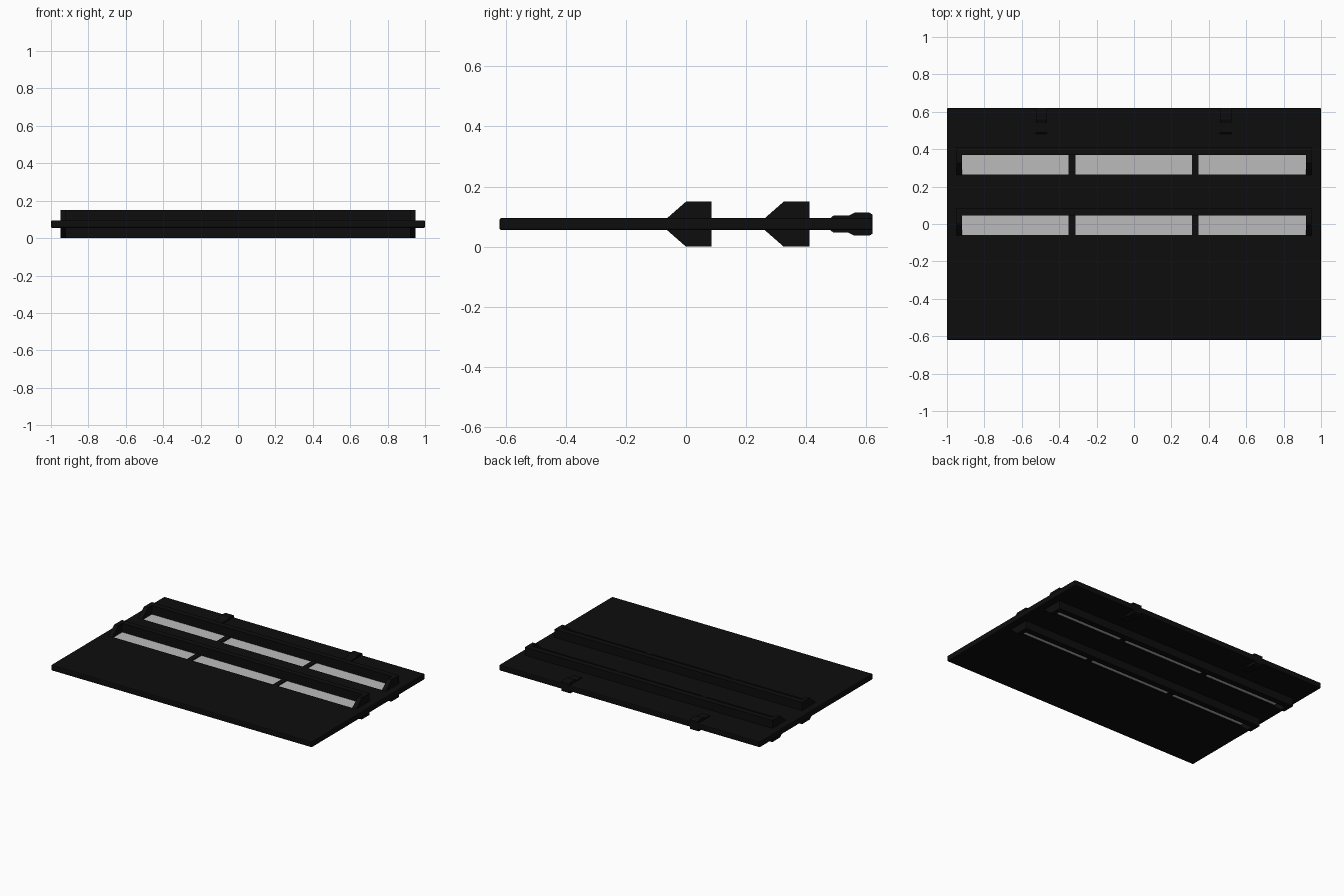
import bpy, bmesh

if "Cube" in bpy.data.objects:
    bpy.data.objects.remove(bpy.data.objects["Cube"])

MID = 0.075          # height of the panel's middle plane
ROWS = (0.0, 0.325)  # y offsets of the two window rows
WINDOWS = ((-0.92, -0.35), (-0.312, 0.31), (0.345, 0.92))


def material(name, value):
    m = bpy.data.materials.new(name)
    m.diffuse_color = (value, value, value, 1)
    m.use_nodes = True
    m.node_tree.nodes["Principled BSDF"].inputs["Base Color"].default_value = m.diffuse_color
    return m


black = material("matte black", 0.004)
grey = material("light grey", 0.5)


def extrude_x(name, profile, x0, x1, mat, bevel=0.0):
    """Solid made by sweeping a (y, z) outline from x0 to x1."""
    bm = bmesh.new()
    ends = [[bm.verts.new((x, y, z)) for y, z in profile] for x in (x0, x1)]
    n = len(profile)
    for ring in ends:
        bm.faces.new(ring)
    for i in range(n):
        j = (i + 1) % n
        bm.faces.new((ends[0][i], ends[0][j], ends[1][j], ends[1][i]))
    bmesh.ops.recalc_face_normals(bm, faces=bm.faces)
    mesh = bpy.data.meshes.new(name)
    bm.to_mesh(mesh)
    bm.free()
    mesh.materials.append(mat)
    ob = bpy.data.objects.new(name, mesh)
    bpy.context.collection.objects.link(ob)
    if bevel:
        mod = ob.modifiers.new("bevel", 'BEVEL')
        mod.width = bevel
        mod.segments = 2
    return ob


def box(name, x0, x1, y0, y1, z0, z1, mat, bevel=0.0):
    return extrude_x(name, [(y0, z0), (y1, z0), (y1, z1), (y0, z1)], x0, x1, mat, bevel)


def mirrored(half):
    """Close an upper (y, height) outline with its reflection below the mid plane."""
    return [(y, MID + h) for y, h in half] + [(y, MID - h) for y, h in reversed(half)]


# Main flat panel
panel = box("panel", -1, 1, -0.62, 0.62, MID - 0.02, MID + 0.02, black, 0.006)

for r, dy in enumerate(ROWS, 1):
    # Window openings and recessed panes
    for w, (x0, x1) in enumerate(WINDOWS, 1):
        y0, y1 = dy - 0.06, dy + 0.045
        cutter = box(f"window_cutter_{r}_{w}", x0, x1, y0, y1, -0.1, 0.3, black)
        cutter.hide_render = True
        cutter.hide_viewport = True
        cut = panel.modifiers.new("window", 'BOOLEAN')
        cut.operation = 'DIFFERENCE'
        cut.solver = 'EXACT'
        cut.object = cutter
        box(f"window_pane_{r}_{w}", x0, x1, y0, y1, MID - 0.013, MID + 0.014, grey)
    # Upright wall behind the windows, above and below the panel
    box(f"rear_wall_{r}", -0.93, 0.93, dy + 0.045, dy + 0.085, 0, 2 * MID, black)
    # Sloped end brackets
    outline = mirrored([(dy - 0.065, 0.018), (dy, 0.075), (dy + 0.085, 0.075)])
    for side, s in (("left", -1), ("right", 1)):
        extrude_x(f"end_bracket_{r}_{side}", outline, s * 0.92, s * 0.95, black)

# Clips on the rear edge
clip = mirrored([(0.48, 0.02), (0.49, 0.028), (0.54, 0.028), (0.56, 0.038),
                 (0.61, 0.038), (0.62, 0.032)])
for side, x in (("left", -0.495), ("right", 0.49)):
    extrude_x(f"rear_clip_{side}", clip, x - 0.03, x + 0.03, black)
